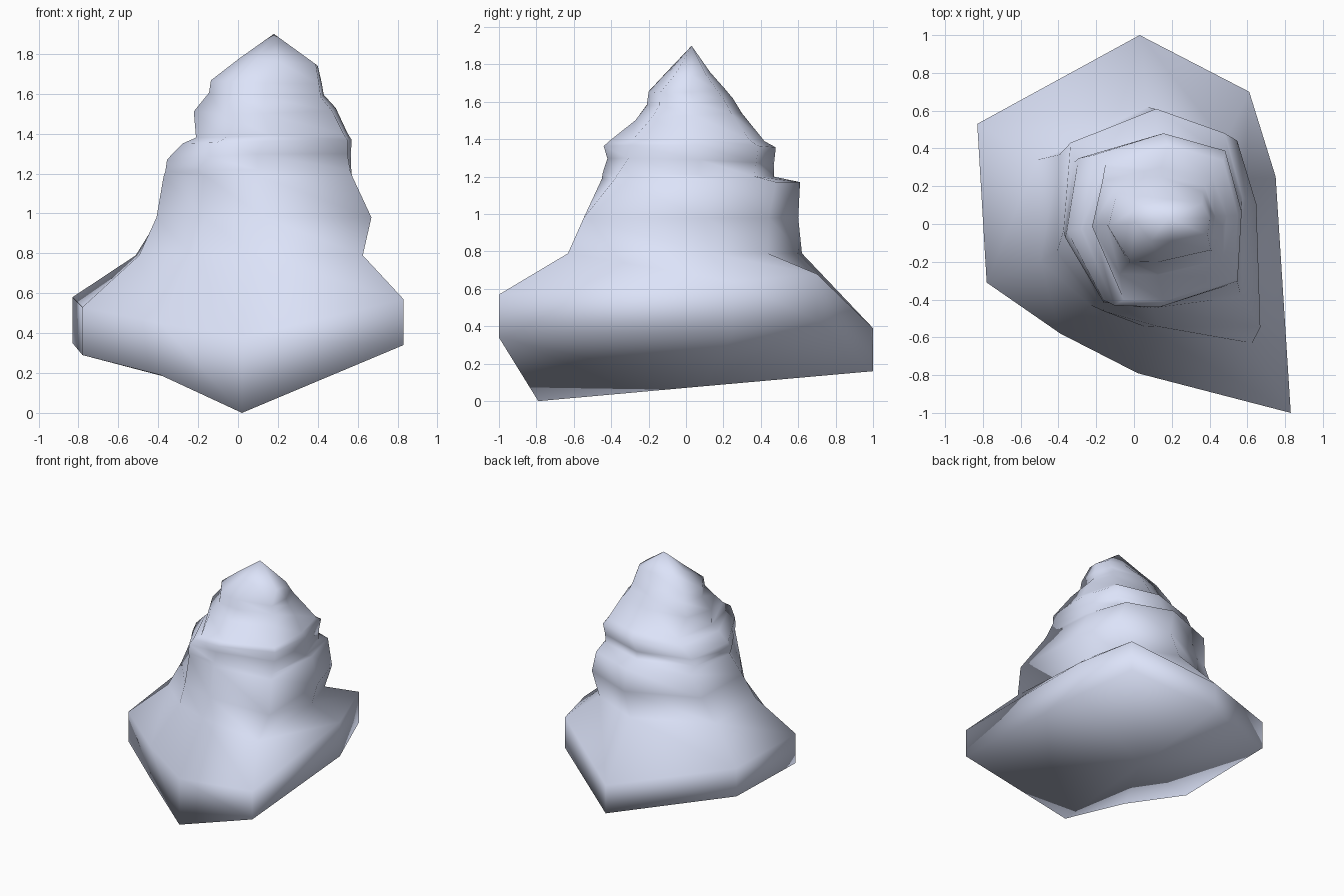
import bpy, bmesh, math

# Base slab: plan outline with the lower and upper rim height of each corner
BASE = [(0.03, 1.0, 0.16, 0.39), (0.61, 0.70, 0.43, 0.68), (0.75, 0.25, 0.36, 0.64),
        (0.83, -1.0, 0.34, 0.57), (0.02, -0.79, 0.0, 0.38), (-0.39, -0.58, 0.19, 0.45),
        (-0.78, -0.31, 0.29, 0.53), (-0.83, 0.53, 0.35, 0.58)]
# Rounder outline that the spire turns into, in a unit box
ROUND = [(0.05, 1.0), (0.80, 0.80), (1.0, 0.1), (0.95, -0.70),
         (0.0, -1.0), (-0.55, -0.98), (-0.95, -0.1), (-0.8, 0.75)]
# Spire layers: z, x min, x max, y min, y max, roundness, tilt
LAYERS = [(0.79, -0.53, 0.63, -0.66, 0.62, 0.15, 0.00),
          (0.98, -0.44, 0.68, -0.62, 0.60, 0.40, 0.00),
          (1.18, -0.40, 0.59, -0.49, 0.61, 0.65, 0.01),
          (1.21, -0.39, 0.58, -0.47, 0.47, 0.75, 0.01),
          (1.28, -0.38, 0.57, -0.43, 0.47, 0.90, 0.02),
          (1.36, -0.30, 0.57, -0.44, 0.48, 1.00, 0.01),
          (1.39, -0.23, 0.55, -0.41, 0.42, 1.00, 0.01),
          (1.52, -0.24, 0.49, -0.27, 0.30, 1.00, 0.02),
          (1.60, -0.16, 0.43, -0.21, 0.25, 1.00, 0.02),
          (1.66, -0.15, 0.42, -0.20, 0.21, 1.00, 0.01),
          (1.76, 0.00, 0.40, -0.09, 0.13, 1.00, 0.02)]
APEX = (0.18, 0.03, 1.90)
N = len(BASE)


def layer_points(z, x0, x1, y0, y1, blend, tilt):
    pts = []
    for i in range(N):
        u = BASE[i][0] / 0.83 * (1 - blend) + ROUND[i][0] * blend
        v = BASE[i][1] * (1 - blend) + ROUND[i][1] * blend
        dz = tilt * math.sin(2 * math.pi * i / N + z * 9)
        pts.append(((x0 + x1) / 2 + u * (x1 - x0) / 2,
                    (y0 + y1) / 2 + v * (y1 - y0) / 2, z + dz))
    return pts


rings = [[(x, y, lo) for x, y, lo, hi in BASE],
         [(x, y, hi) for x, y, lo, hi in BASE]]
rings += [layer_points(*row) for row in LAYERS]

# Skin the rings into one rock, closed by a peak and a keeled underside
bm = bmesh.new()
loops = [[bm.verts.new(p) for p in ring] for ring in rings]
for a, b in zip(loops, loops[1:]):
    for i in range(N):
        j = (i + 1) % N
        bm.faces.new((a[i], a[j], b[j], b[i]))
peak = bm.verts.new(APEX)
keel = bm.verts.new((0.02, 0.1, 0.08))
for i in range(N):
    j = (i + 1) % N
    bm.faces.new((loops[-1][i], loops[-1][j], peak))
    bm.faces.new((loops[0][j], loops[0][i], keel))
bmesh.ops.recalc_face_normals(bm, faces=bm.faces)
for f in bm.faces:
    f.smooth = True

mesh = bpy.data.meshes.new("rock_spire")
bm.to_mesh(mesh)
bm.free()
rock = bpy.data.objects.new("rock_spire", mesh)
bpy.context.collection.objects.link(rock)

# Pale blue stone
stone = bpy.data.materials.new("pale_stone")
stone.diffuse_color = (0.72, 0.77, 0.95, 1.0)
mesh.materials.append(stone)
